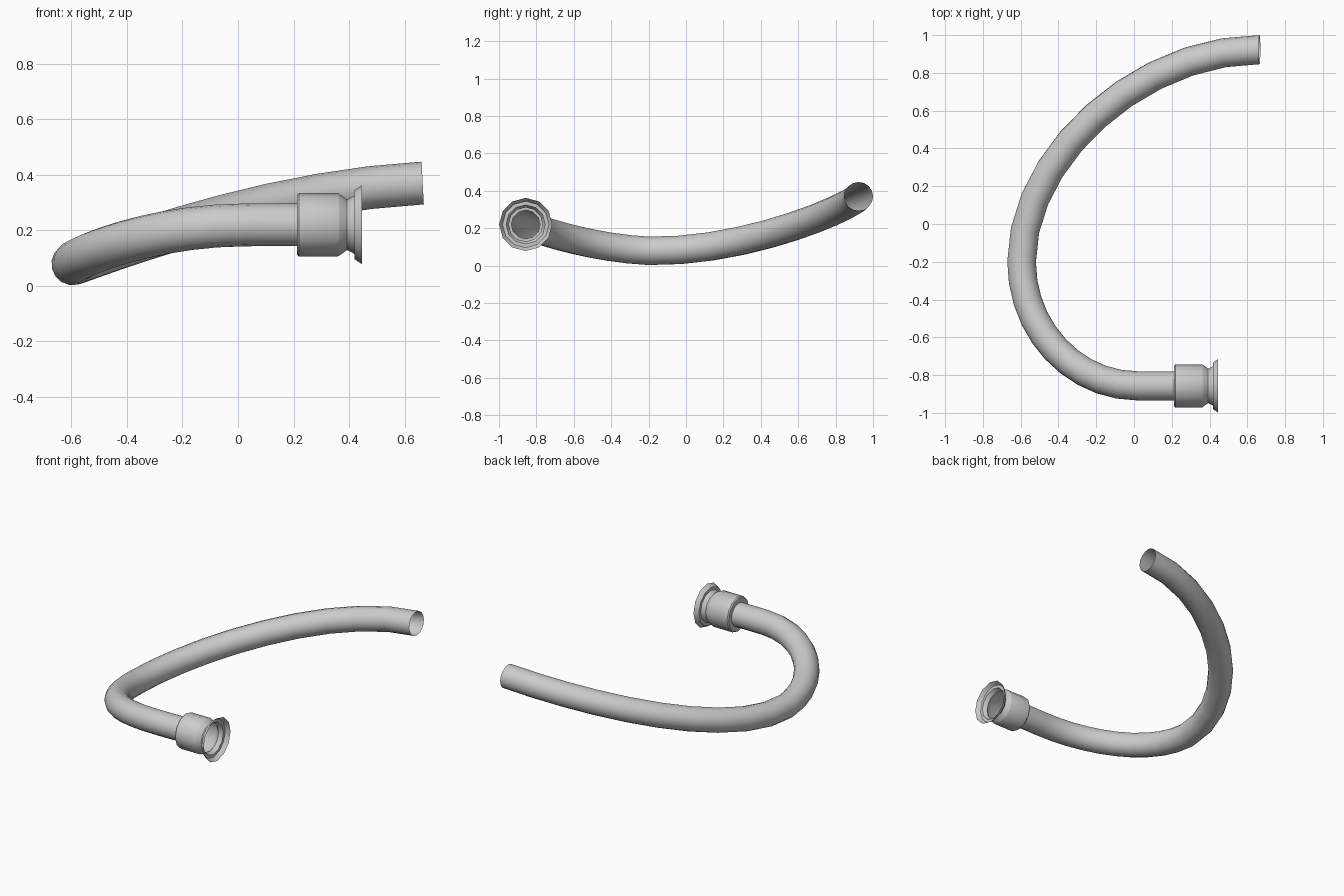
import bpy, bmesh, math
from mathutils import Vector, Matrix

if "Cube" in bpy.data.objects:
    bpy.data.objects.remove(bpy.data.objects["Cube"])

# Curved tube: bezier path swept with a round open section
TUBE_R = 0.077
AXIS_Y, AXIS_Z = -0.857, 0.22
# each entry: left handle, point, right handle
path = [
    ((0.88, 0.923, 0.38), (0.665, 0.923, 0.37), (0.03, 0.923, 0.337)),
    ((-0.595, 0.36, 0.070), (-0.595, -0.2, 0.079), (-0.595, -0.56, 0.098)),
    ((-0.32, AXIS_Y, 0.217), (0.02, AXIS_Y, 0.219), (0.08, AXIS_Y, AXIS_Z)),
    ((0.15, AXIS_Y, AXIS_Z), (0.215, AXIS_Y, AXIS_Z), (0.25, AXIS_Y, AXIS_Z)),
]
curve = bpy.data.curves.new("tube", "CURVE")
curve.dimensions = "3D"
curve.resolution_u = 10
curve.bevel_depth = TUBE_R
curve.bevel_resolution = 6
curve.use_fill_caps = False
spline = curve.splines.new("BEZIER")
spline.bezier_points.add(len(path) - 1)
for bp, (left, co, right) in zip(spline.bezier_points, path):
    bp.handle_left_type = bp.handle_right_type = "FREE"
    bp.handle_left, bp.co, bp.handle_right = left, co, right
tube = bpy.data.objects.new("tube", curve)
bpy.context.collection.objects.link(tube)
bpy.context.view_layer.objects.active = tube
tube.select_set(True)
bpy.ops.object.convert(target="MESH")
bpy.ops.object.shade_smooth_by_angle(angle=math.radians(40))


def lathe_x(name, profile, sides):
    """Revolve (x, radius) points around the fitting's x axis."""
    bm = bmesh.new()
    rings = []
    for x, r in profile:
        rings.append([bm.verts.new((x,
                                    AXIS_Y + r * math.cos(2 * math.pi * i / sides),
                                    AXIS_Z + r * math.sin(2 * math.pi * i / sides)))
                      for i in range(sides)])
    for a, b in zip(rings, rings[1:]):
        for i in range(sides):
            j = (i + 1) % sides
            bm.faces.new((a[i], b[i], b[j], a[j]))
    for f in bm.faces:
        f.normal_flip()
    mesh = bpy.data.meshes.new(name)
    bm.to_mesh(mesh)
    bm.free()
    obj = bpy.data.objects.new(name, mesh)
    bpy.context.collection.objects.link(obj)
    bpy.ops.object.select_all(action="DESELECT")
    obj.select_set(True)
    bpy.context.view_layer.objects.active = obj
    bpy.ops.object.shade_smooth_by_angle(angle=math.radians(35))
    return obj


# Coupling: open shell with body, pinched neck and flared mouth
lathe_x("coupling", [
    (0.212, TUBE_R), (0.212, 0.107), (0.219, 0.114), (0.360, 0.114),
    (0.367, 0.110), (0.393, 0.091), (0.419, 0.105), (0.419, 0.124),
    (0.446, 0.142)], 12)
